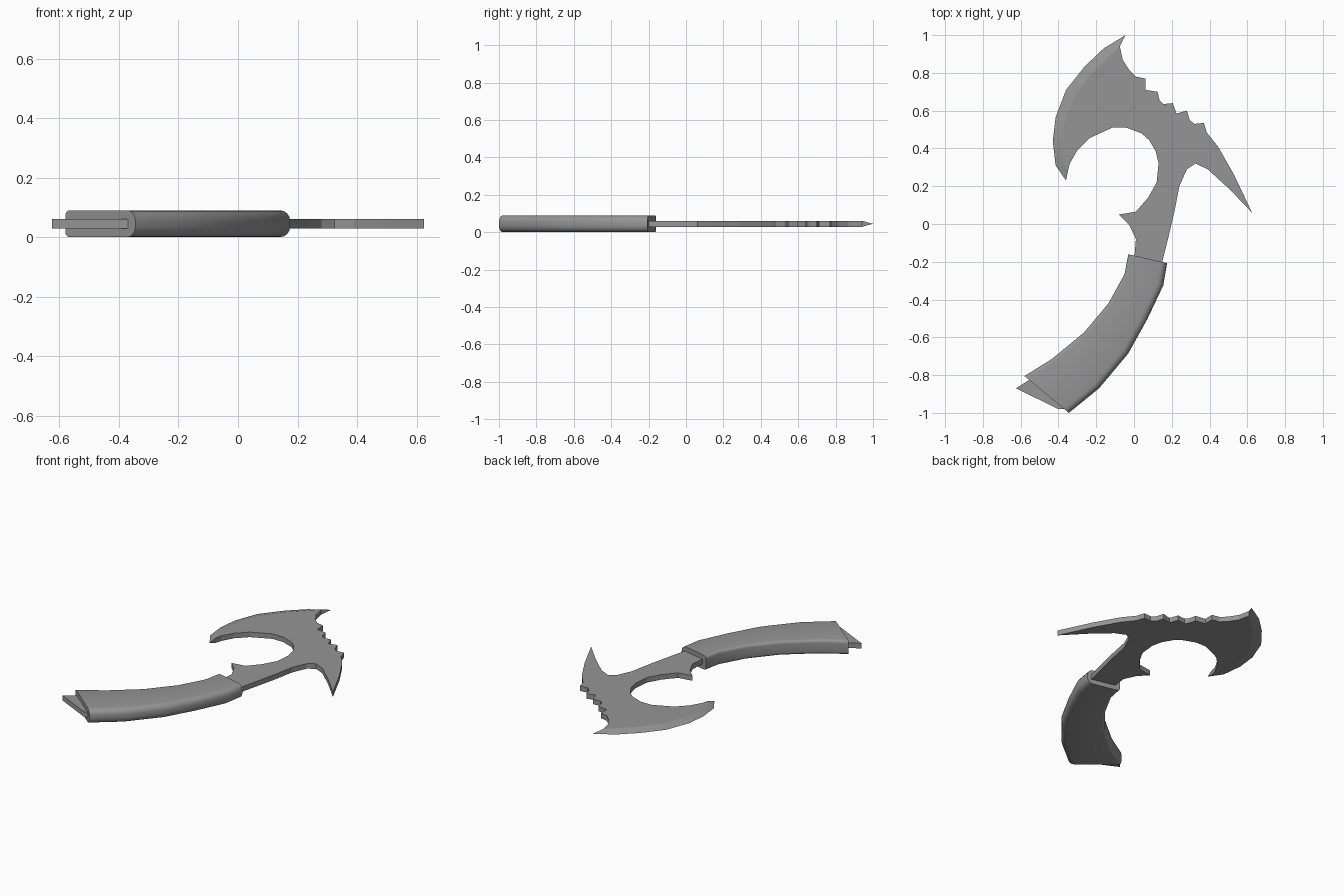
import bpy, bmesh, math
from mathutils import Vector
from mathutils.geometry import tessellate_polygon

if "Cube" in bpy.data.objects:
    bpy.data.objects.remove(bpy.data.objects["Cube"])

MID, HALF = 0.045, 0.016   # mid plane and half thickness of the steel

grey = bpy.data.materials.new("steel grey")
grey.use_nodes = True
grey.diffuse_color = (0.3, 0.3, 0.3, 1)
grey.node_tree.nodes["Principled BSDF"].inputs["Base Color"].default_value = (0.3, 0.3, 0.3, 1)


def finish(bm, name, angle):
    bmesh.ops.recalc_face_normals(bm, faces=bm.faces)
    mesh = bpy.data.meshes.new(name)
    bm.to_mesh(mesh)
    bm.free()
    mesh.materials.append(grey)
    obj = bpy.data.objects.new(name, mesh)
    bpy.context.collection.objects.link(obj)
    bpy.ops.object.select_all(action="DESELECT")
    obj.select_set(True)
    bpy.context.view_layer.objects.active = obj
    bpy.ops.object.shade_smooth_by_angle(angle=math.radians(angle))


def plate(outline, edge=()):
    """Flat plate; the first points may be ground down to a sharp edge line."""
    bm = bmesh.new()
    top, low = ([bm.verts.new((x, y, MID + s * HALF)) for x, y in outline] for s in (1, -1))
    tips = [bm.verts.new((x, y, MID)) for x, y in edge]
    for tri in tessellate_polygon([[Vector((x, y, 0)) for x, y in outline]]):
        bm.faces.new([top[i] for i in tri])
        bm.faces.new([low[i] for i in reversed(tri)])
    n, k = len(outline), len(edge)
    for i in range(n):
        j = (i + 1) % n
        if i < k - 1:
            bm.faces.new((top[i], top[j], tips[j], tips[i]))
            bm.faces.new((low[j], low[i], tips[i], tips[j]))
        else:
            bm.faces.new((top[j], top[i], low[i], low[j]))
    if k:
        bm.faces.new((top[0], tips[0], low[0]))
        bm.faces.new((top[k - 1], low[k - 1], tips[k - 1]))
    return bm


# Axe blade: ground edge, inner crescent, thorn, neck, rear spike, saw teeth
edge = [(-.045, 1), (-.16, .93), (-.26, .835), (-.36, .71), (-.415, .565),
        (-.43, .44), (-.415, .31), (-.36, .23)]
bevel_line = [(-.075, .94), (-.14, .88), (-.22, .8), (-.31, .685), (-.365, .55),
              (-.385, .44), (-.38, .34), (-.35, .28)]
crescent = [(-.34, .32), (-.3, .39), (-.235, .455), (-.115, .51), (-.04, .51), (.04, .48),
            (.08, .445), (.115, .385), (.13, .32), (.12, .22), (.075, .14), (.01, .065)]
neck = [(-.08, .05), (-.025, -.005), (.01, -.08), (0, -.2), (.14, -.24),
        (.175, -.1), (.215, .07), (.24, .2)]
spike = [(.28, .29), (.325, .32), (.39, .29), (.505, .185), (.625, .06),
         (.53, .26), (.445, .41), (.385, .485)]
teeth = [(.37, .535), (.32, .53), (.295, .55), (.28, .6), (.225, .585), (.205, .64), (.155, .635),
         (.135, .655), (.125, .7), (.06, .71), (.06, .77), (.01, .78), (-.025, .815), (-.06, .87)]
finish(plate(bevel_line + crescent + neck + spike + teeth, edge), "axe_blade", 12)

# Tang end showing behind the grip
finish(plate([(-.625, -.87), (-.4, -.98), (-.36, -.98), (-.38, -.85), (-.53, -.81)]),
       "tang_end", 12)

# Grip: rounded section lofted between the inner and outer curve
inner = [(-.03, -.16), (-.05, -.265), (-.135, -.42), (-.265, -.575), (-.435, -.715), (-.58, -.805)]
outer = [(.175, -.207), (.155, -.325), (.07, -.505), (-.03, -.685), (-.185, -.87), (-.345, -1)]


def section(a, b):
    """Rounded rectangle ring from point a to point b."""
    a, b = Vector(a), Vector(b)
    width, axis, ring = (b - a).length, (b - a).normalized(), []
    corners = [(1, 1, .035), (-1, 1, .018), (-1, -1, .018), (1, -1, .035)]
    for q, (sx, sz, r) in enumerate(corners):
        for step in range(5):
            t = math.radians(90 * q + 22.5 * step)
            u = (width - r if sx > 0 else r) + r * math.cos(t)
            z = MID + sz * (MID - r) + r * math.sin(t)
            p = a + axis * u
            ring.append((p.x, p.y, z))
    return ring


bm = bmesh.new()
rings = [[bm.verts.new(co) for co in section(a, b)] for a, b in zip(inner, outer)]
for r0, r1 in zip(rings, rings[1:]):
    for i in range(len(r0)):
        j = (i + 1) % len(r0)
        bm.faces.new((r0[i], r0[j], r1[j], r1[i]))
bm.faces.new(rings[0])
bm.faces.new(rings[-1][::-1])
finish(bm, "grip", 40)
